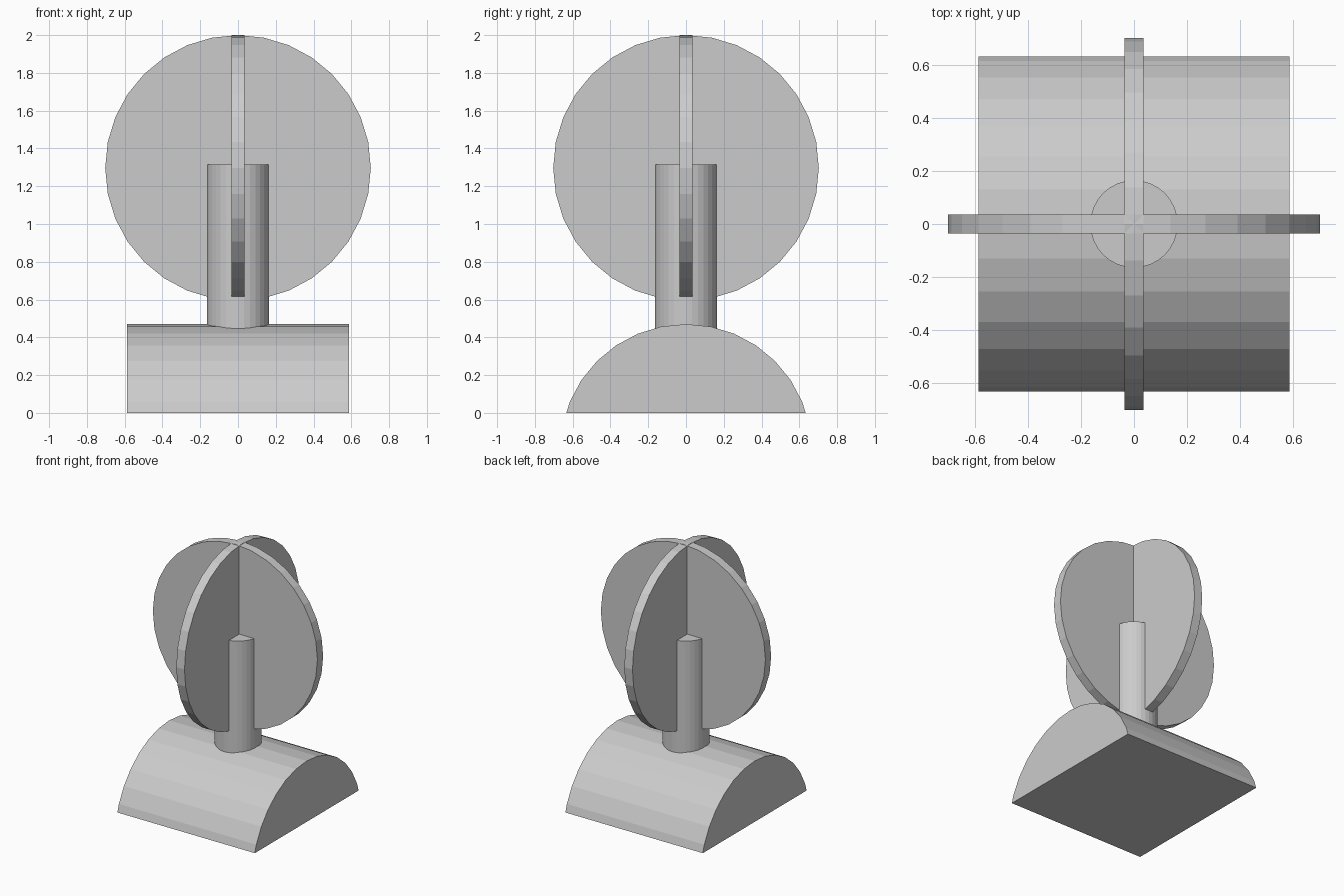
import bpy, bmesh
from math import radians
from mathutils import Matrix, Vector

if "Cube" in bpy.data.objects:
    bpy.data.objects.remove(bpy.data.objects["Cube"])

SIDES = 32


def cylinder(name, radius, length, centre, rot=Matrix.Identity(4), cut_z=None):
    """Capped cylinder with a vertex line at its top; optionally sliced flat at cut_z."""
    bm = bmesh.new()
    bmesh.ops.create_cone(bm, cap_ends=True, segments=SIDES, radius1=radius,
                          radius2=radius, depth=length,
                          matrix=Matrix.Translation(centre) @ rot)
    if cut_z is not None:
        cut = bmesh.ops.bisect_plane(
            bm, geom=bm.verts[:] + bm.edges[:] + bm.faces[:],
            plane_co=Vector((0, 0, cut_z)), plane_no=Vector((0, 0, 1)),
            clear_inner=True)
        rim = [e for e in cut["geom_cut"] if isinstance(e, bmesh.types.BMEdge)]
        bmesh.ops.contextual_create(bm, geom=rim)
    bmesh.ops.recalc_face_normals(bm, faces=bm.faces[:])
    mesh = bpy.data.meshes.new(name)
    bm.to_mesh(mesh)
    bm.free()
    obj = bpy.data.objects.new(name, mesh)
    bpy.context.collection.objects.link(obj)
    return obj


along_x = Matrix.Rotation(radians(90), 4, 'Y')
along_y = Matrix.Rotation(radians(90), 4, 'X')

# Base: lying cylinder sliced flat on the ground
cylinder("base", 0.666, 1.174, (0, 0, -0.196), along_x, cut_z=0)

# Upright post rising from the base to the middle of the discs
cylinder("post", 0.165, 1.014, (0, 0, 0.808))

# Two crossed discs
cylinder("disc_front", 0.703, 0.07, (0, 0, 1.297), along_y)
cylinder("disc_side", 0.703, 0.07, (0, 0, 1.297), along_x)
